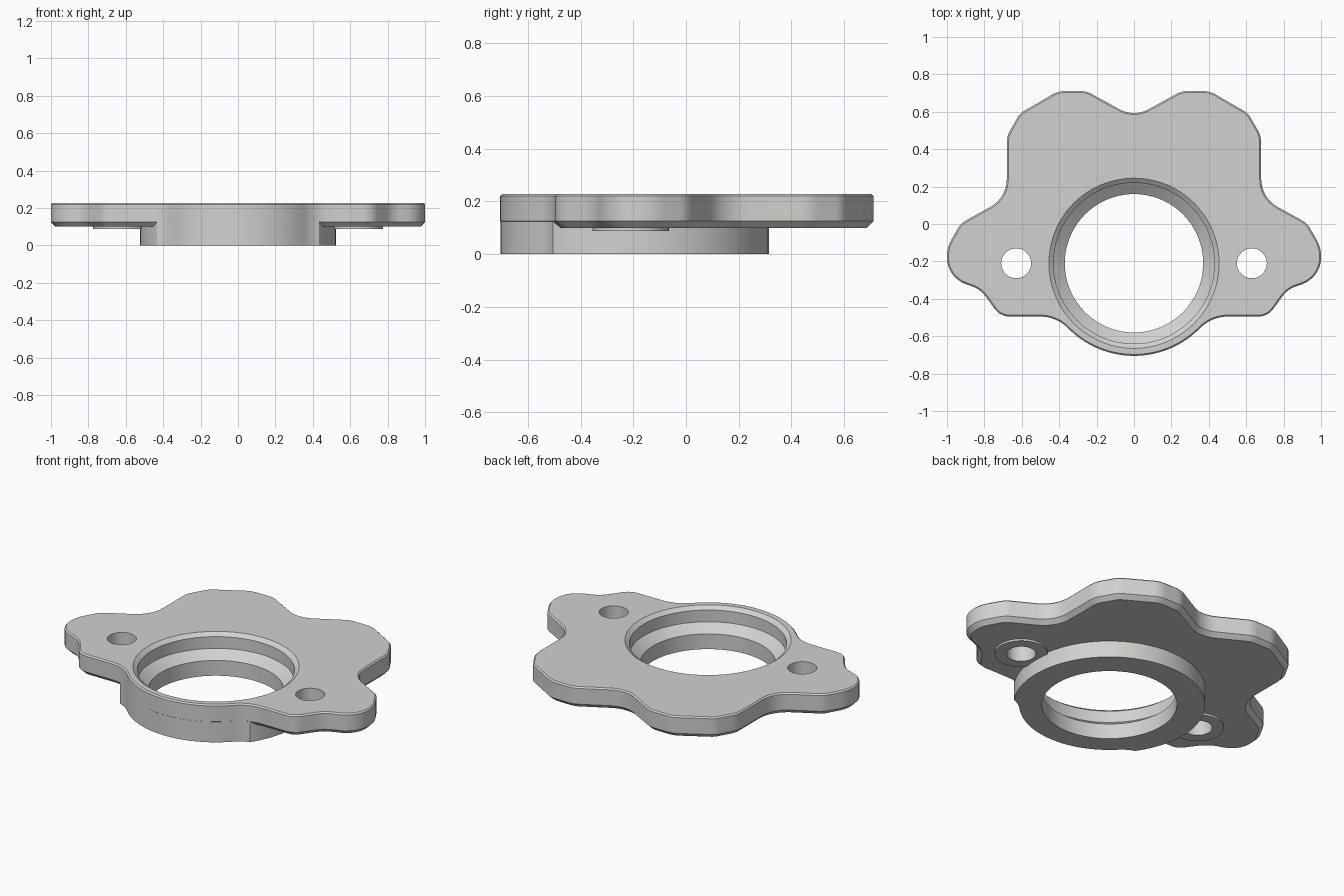
import bpy, bmesh, math
from mathutils import Vector

if "Cube" in bpy.data.objects:
    bpy.data.objects.remove(bpy.data.objects["Cube"])

CY = -0.21          # y of the bore and both bolt holes
HOLE_X = 0.63

metal = bpy.data.materials.new("light_grey_metal")
metal.diffuse_color = (0.64, 0.64, 0.62, 1)
metal.use_nodes = True
metal.node_tree.nodes["Principled BSDF"].inputs["Base Color"].default_value = metal.diffuse_color


def finish(bm, name):
    bmesh.ops.recalc_face_normals(bm, faces=bm.faces)
    me = bpy.data.meshes.new(name)
    bm.to_mesh(me)
    bm.free()
    me.materials.append(metal)
    ob = bpy.data.objects.new(name, me)
    bpy.context.collection.objects.link(ob)
    return ob


def loft(name, rings):
    """Skin a stack of closed rings and cap both ends."""
    bm = bmesh.new()
    vs = [[bm.verts.new(p) for p in ring] for ring in rings]
    n = len(vs[0])
    for lo, hi in zip(vs, vs[1:]):
        for i in range(n):
            j = (i + 1) % n
            bm.faces.new((lo[i], lo[j], hi[j], hi[i]))
    bm.faces.new(vs[0][::-1])
    bm.faces.new(vs[-1])
    return finish(bm, name)


def turned(name, x, profile, n):
    """Solid of revolution about a vertical axis from (radius, z) pairs."""
    return loft(name, [[(x + r * math.cos(2 * math.pi * i / n),
                         CY + r * math.sin(2 * math.pi * i / n), z)
                        for i in range(n)] for r, z in profile])


def arc(c, r, a0, a1, n):
    """Arc points, angles in radians."""
    return [Vector((c[0] + r * math.cos(a0 + (a1 - a0) * i / n),
                    c[1] + r * math.sin(a0 + (a1 - a0) * i / n)))
            for i in range(n + 1)]


def fillet(a, p, b, r, n=8):
    """Round the corner p between a and b."""
    u, v = (a - p).normalized(), (b - p).normalized()
    half = math.acos(max(-1.0, min(1.0, u.dot(v)))) / 2
    c = p + (u + v).normalized() * (r / math.sin(half))
    t = r / math.tan(half)
    d0, d1 = p + u * t - c, p + v * t - c
    a0 = math.atan2(d0.y, d0.x)
    turn = math.atan2(d0.x * d1.y - d0.y * d1.x, d0.dot(d1))
    return arc(c, r, a0, a0 + turn, n)


def inset(pts, d):
    """Move a counter-clockwise outline inward."""
    out = []
    for i, p in enumerate(pts):
        e0 = (p - pts[i - 1]).normalized()
        e1 = (pts[(i + 1) % len(pts)] - p).normalized()
        t = (e0 + e1).normalized()
        out.append(p + Vector((-t.y, t.x)) * (d / max(t.dot(e1), 0.5)))
    return out


def level(pts, z):
    return [(p.x, p.y, z) for p in pts]


def combine(target, other, operation):
    mod = target.modifiers.new(operation.lower(), 'BOOLEAN')
    mod.operation, mod.object, mod.solver = operation, other, 'EXACT'
    bpy.context.view_layer.objects.active = target
    bpy.ops.object.modifier_apply(modifier=mod.name)
    bpy.data.objects.remove(other)


# Right half of the lobed outline: corner x, y, fillet radius
corners = [(0, 0.571, 0.16), (0.255, 0.711, 0.12), (0.405, 0.711, 0.14),
           (0.61, 0.592, 0.10), (0.68, 0.47, 0.14), (0.68, 0.14, 0.17),
           (0.925, 0.005, 0.12), (1.0, -0.125, 0.18), (1.0, -0.285, 0.15),
           (0.82, -0.35, 0.15), (0.715, -0.495, 0.10)]
path = ([Vector((-0.255, 0.711))] + [Vector(c[:2]) for c in corners]
        + [Vector((0.5, -0.495))])
half = []
for i, c in enumerate(corners):
    half += fillet(path[i], path[i + 1], path[i + 2], c[2])
half = [p for p in half if p.x > -1e-4]

# Concave blend into the round front, then the front arc
f = 0.205
blend = math.atan2(0.285 + f, 0.5)
half += arc((0.5, -0.495 - f), f, math.pi / 2, math.pi - blend, 8)
half += arc((0, CY), 0.495, -blend, -math.pi / 2, 14)[1:]
outline = half + [Vector((-p.x, p.y)) for p in reversed(half[1:-1])]
outline.reverse()

# Plate with a fine top chamfer and a wider bottom chamfer
plate = loft("flange_plate", [level(inset(outline, 0.025), 0.10),
                              level(outline, 0.125),
                              level(outline, 0.22),
                              level(inset(outline, 0.008), 0.228)])

# Collar under the plate, trimmed to the outline
collar = turned("collar", 0, [(0.525, 0), (0.525, 0.16)], 96)
trim = inset(outline, 0.0008)
combine(collar, loft("collar_trim", [level(trim, -0.1), level(trim, 0.3)]), 'INTERSECT')
combine(plate, collar, 'UNION')

# Thin pads around the bolt holes
for s in (-1, 1):
    combine(plate, turned("pad", s * HOLE_X, [(0.145, 0.088), (0.145, 0.15)], 48), 'UNION')

# Stepped bore and bolt holes
combine(plate, turned("bore", 0, [(0.37, -0.1), (0.37, 0.092), (0.43, 0.137),
                                  (0.43, 0.208), (0.48, 0.248)], 96), 'DIFFERENCE')
for s in (-1, 1):
    combine(plate, turned("bolt_hole", s * HOLE_X, [(0.08, -0.1), (0.08, 0.4)], 40), 'DIFFERENCE')

bpy.ops.object.select_all(action='DESELECT')
plate.select_set(True)
bpy.context.view_layer.objects.active = plate
bpy.ops.object.shade_smooth_by_angle(angle=math.radians(25))
